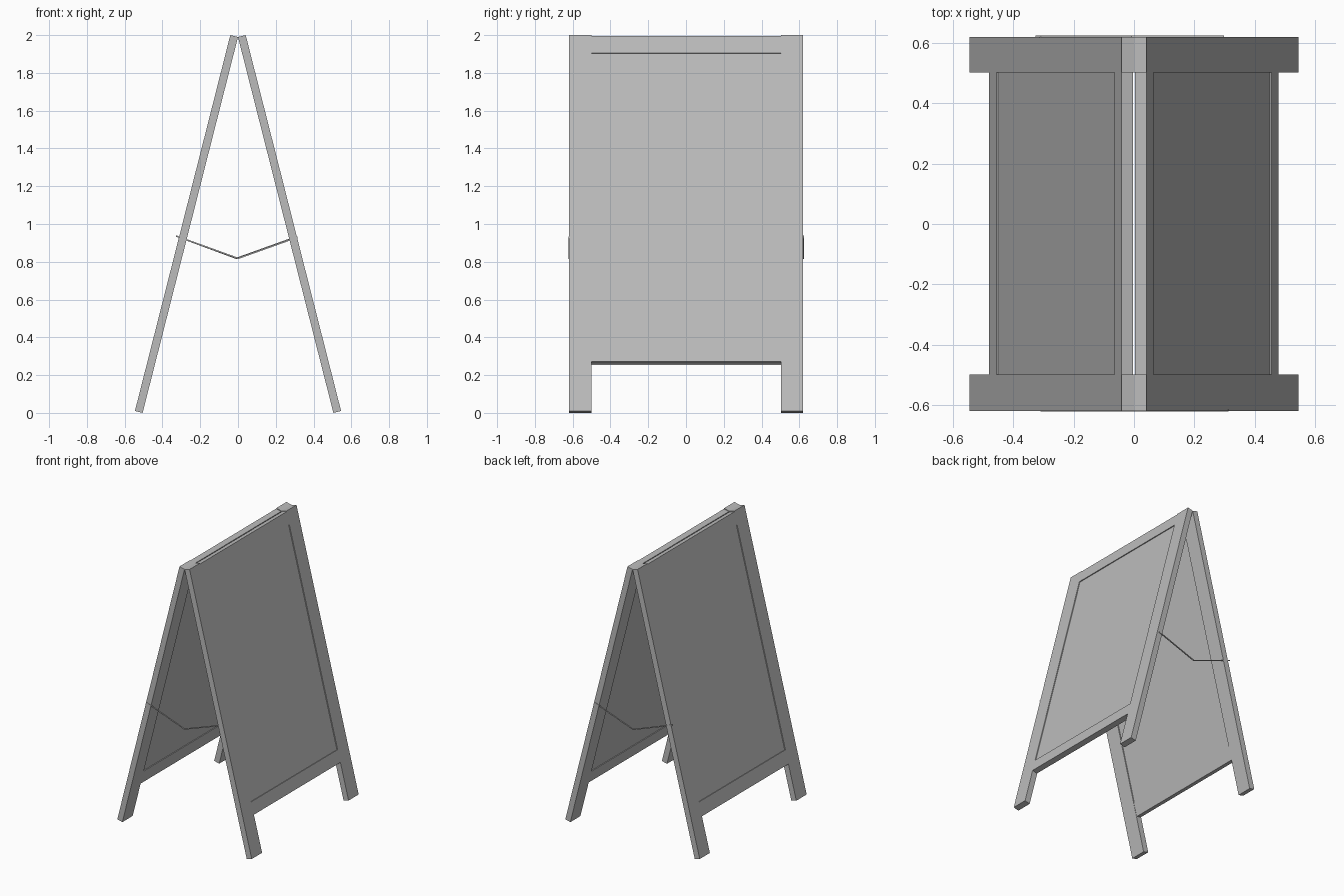
import bpy, bmesh, math
from mathutils import Vector

cube = bpy.data.objects.get("Cube")
if cube:
    bpy.data.objects.remove(cube)

grey = bpy.data.materials.new("grey_paint")
grey.use_nodes = True
colour = (0.5, 0.5, 0.5, 1)
grey.diffuse_color = colour
grey.node_tree.nodes["Principled BSDF"].inputs["Base Color"].default_value = colour

LEAN = math.radians(14.24)
FOOT = 0.505      # inner foot edge
LENGTH = 2.053    # leg length along the slope
THICK = 0.042


def finish(name, bm):
    bmesh.ops.recalc_face_normals(bm, faces=bm.faces)
    mesh = bpy.data.meshes.new(name)
    bm.to_mesh(mesh)
    bm.free()
    mesh.materials.append(grey)
    obj = bpy.data.objects.new(name, mesh)
    bpy.context.collection.objects.link(obj)
    return obj


def board(name, side, t, y, s):
    """Leaning box: t = depth range, y = width range, s = range up the slope."""
    bm = bmesh.new()
    bmesh.ops.create_cube(bm, size=1)
    for v in bm.verts:
        d, w, h = (r[0] if c < 0 else r[1] for c, r in zip(v.co, (t, y, s)))
        x = FOOT - h * math.sin(LEAN) + d * math.cos(LEAN)
        v.co = (side * x, w, h * math.cos(LEAN) + d * math.sin(LEAN))
    finish(name, bm)


def strap(name, points, y):
    """Thin flat bent strip across the two legs."""
    bm = bmesh.new()
    half = Vector((0, 0, 0.004))
    rows = []
    for x, z in points:
        p = Vector((x, y, z))
        rows.append((bm.verts.new(p - half), bm.verts.new(p + half)))
    for a, b in zip(rows, rows[1:]):
        bm.faces.new((a[0], b[0], b[1], a[1]))
    obj = finish(name, bm)
    mod = obj.modifiers.new("thickness", "SOLIDIFY")
    mod.thickness = 0.006
    mod.offset = 0


# Two leaning boards, each a frame around a recessed panel
for side, label, low in ((1, "left", 0.27), (-1, "right", 0.26)):
    for y, end in (((-0.62, -0.5), "front"), ((0.503, 0.62), "back")):
        board(f"{label}_{end}_leg", side, (0, THICK), y, (0, LENGTH))
    inner = (-0.5, 0.503)
    board(f"{label}_top_rail", side, (0.002, THICK), inner, (1.955, 2.048))
    board(f"{label}_bottom_rail", side, (0.002, THICK), inner, (low, 0.361))
    board(f"{label}_panel", side, (0.007, THICK - 0.006), inner, (0.361, 1.955))

# Sagging straps that hold the boards together
strap("front_strap", ((-0.311, 0.93), (0.0, 0.818), (0.314, 0.93)), -0.619)
strap("back_strap", ((-0.327, 0.936), (-0.008, 0.818), (0.298, 0.928)), 0.622)
